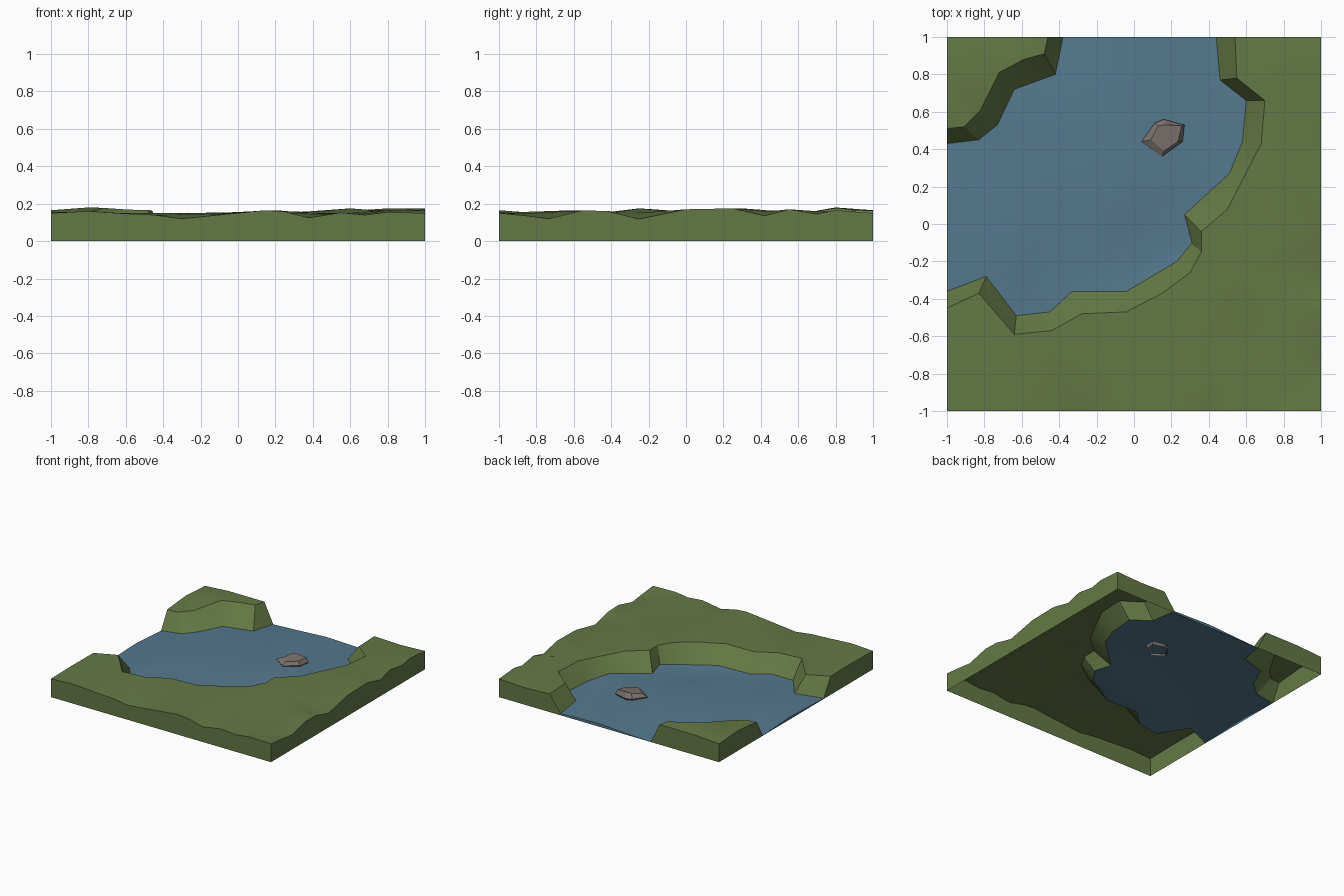
import bpy, bmesh, random
from mathutils import Vector
from mathutils.geometry import delaunay_2d_cdt

if "Cube" in bpy.data.objects:
    bpy.data.objects.remove(bpy.data.objects["Cube"])

random.seed(4)

# Water line and upper bank rim: south-east shore, then north-west shore
SHORE_SE = [(.44, 1), (.46, .77), (.60, .66), (.58, .44), (.51, .27), (.27, .05), (.31, -.1),
            (.23, -.2), (-.04, -.36), (-.33, -.36), (-.45, -.47), (-.63, -.49), (-.79, -.28), (-1, -.36)]
SHORE_NW = [(-1, .43), (-.83, .45), (-.73, .53), (-.64, .72), (-.42, .8), (-.38, 1)]
RIM_SE = [(.54, 1), (.55, .78), (.70, .66), (.68, .43), (.50, .08), (.36, -.04), (.36, -.15), (.30, -.26),
          (.15, -.37), (-.04, -.47), (-.28, -.48), (-.44, -.57), (-.64, -.59), (-.83, -.37), (-1, -.45)]
RIM_NW = [(-1, .51), (-.91, .52), (-.82, .61), (-.72, .81), (-.59, .88), (-.48, .91), (-.46, 1)]

# Edge height profiles (position, height) and inner control heights
FRONT = [(-1, .15), (-.8, .16), (-.6, .147), (-.45, .14), (-.3, .12), (0, .15), (.15, .165),
         (.25, .157), (.38, .125), (.55, .152), (.68, .14), (.8, .155), (1, .15)]
RIGHT = [(-.85, .135), (-.73, .12), (-.55, .165), (-.42, .16), (-.25, .118), (0, .17), (.25, .175),
         (.42, .135), (.55, .17), (.7, .145), (.8, .165), (1, .15)]
LAND = ([(x, -1, z) for x, z in FRONT] + [(1, y, z) for y, z in RIGHT] +
        [(-1, -.75, .155), (-1, 1, .15), (-1, .75, .165), (-.78, 1, .165), (.77, 1, .14)])
HILLS = [(-.8, .8, .18), (-.9, .55, .14), (-.6, -.75, .15), (-.2, -.7, .15), (.2, -.6, .165), (.4, -.3, .155),
         (.6, -.25, .175), (.58, -.6, .135), (.8, -.55, .165), (.75, -.1, .16), (.8, .3, .175), (.65, .05, .16),
         (.8, .7, .16), (.5, -.8, .145), (-.4, -.57, .15), (.55, .8, .15)]
SWELL = [(-1, .4, .0), (-1, .1, .02), (-1, -.36, .005), (-.38, 1, 0), (.1, 1, .025), (.44, 1, .015),
         (-.6, .4, .03), (-.1, .6, .03), (.3, .75, .03), (.55, .55, .03), (-.6, -.15, .03), (-.37, .12, .04),
         (0, .28, .045), (.45, .27, .045), (-.2, .05, .03), (.15, .08, .03), (-.4, -.2, .02), (0, -.2, .0),
         (.15, -.13, .0), (-.15, -.33, .015), (.05, -.03, .03), (-.63, -.49, .005), (-.2, -.36, .035),
         (.1, -.28, .03), (.3, -.1, .03), (-.79, -.28, .02)]


def blend(ctrl, x, y):
    """Inverse distance blend of control heights."""
    tot = acc = 0
    for cx, cy, cz in ctrl:
        w = 1 / (((x - cx) ** 2 + (y - cy) ** 2) ** 1.5 + 1e-7)
        tot += w
        acc += w * cz
    return acc / tot


def inside(poly, x, y):
    hit = False
    for (ax, ay), (bx, by) in zip(poly, poly[1:] + poly[:1]):
        if (ay > y) != (by > y) and x < ax + (y - ay) * (bx - ax) / (by - ay):
            hit = not hit
    return hit


def material(name, rgb):
    m = bpy.data.materials.new(name)
    m.diffuse_color = (*rgb, 1)
    m.use_nodes = True
    m.node_tree.nodes["Principled BSDF"].inputs["Base Color"].default_value = m.diffuse_color
    return m


def finish(name, bm, mat, smooth):
    me = bpy.data.meshes.new(name)
    bm.to_mesh(me)
    bm.free()
    me.materials.append(mat)
    ob = bpy.data.objects.new(name, me)
    bpy.context.collection.objects.link(ob)
    if smooth:
        bpy.ops.object.select_all(action='DESELECT')
        ob.select_set(True)
        bpy.context.view_layer.objects.active = ob
        bpy.ops.object.shade_smooth_by_angle(angle=0.5)
    return ob


# Tile plan: gather outline, bank lines and inner points, then triangulate
water_poly, rim_poly = SHORE_SE + SHORE_NW, RIM_SE + RIM_NW
pts, edges = [], []


def add_line(line, ctrl):
    start = len(pts)
    pts.extend((x, y, blend(ctrl, x, y)) for x, y in line)
    edges.extend((i, i + 1) for i in range(start, len(pts) - 1))


for line in (SHORE_SE, SHORE_NW):
    add_line(line, SWELL)
for line in (RIM_SE, RIM_NW):
    add_line(line, LAND + HILLS)
# dip crease in the water bed
add_line([(-.12, -.3), (0, -.2), (.15, -.13)], SWELL)
fixed = [p[:2] for p in pts]
pts += LAND
pts += [(-1, .1, .02), (-1, -.15, .012), (.1, 1, .025), (-.2, 1, .008)]
pts += [p for p in HILLS if not inside(rim_poly, p[0], p[1])]
for i in range(-4, 5):
    for j in range(-4, 5):
        x = i * .21 + random.uniform(-.05, .05)
        y = j * .21 + random.uniform(-.05, .05)
        if min((x - p[0]) ** 2 + (y - p[1]) ** 2 for p in pts) < .008:
            continue
        if inside(water_poly, x, y):
            pts.append((x, y, blend(SWELL, x, y)))
        elif not inside(rim_poly, x, y):
            pts.append((x, y, blend(LAND + HILLS, x, y)))

co, _, tris, orig, _, _ = delaunay_2d_cdt([Vector(p[:2]) for p in pts], edges, [], 0, 1e-5)
verts = [(c.x, c.y, max(0, pts[o[0]][2]) if o else .1) for c, o in zip(co, orig)]


def build_surface(name, mat, want_water):
    bm = bmesh.new()
    vs = [bm.verts.new(v) for v in verts]
    for t in tris:
        c = sum((co[i] for i in t), Vector((0, 0))) / 3
        if inside(water_poly, c.x, c.y) == want_water:
            bm.faces.new([vs[i] for i in t])
    bmesh.ops.delete(bm, geom=[v for v in bm.verts if not v.link_faces], context='VERTS')
    # skirt around the tile border, down to the ground, open underneath
    for e in [e for e in bm.edges if e.is_boundary]:
        a, b = e.verts
        if any(abs(a.co[k] - b.co[k]) < 1e-4 and abs(a.co[k]) > .999 for k in (0, 1)):
            quad = [bm.verts.new(p) for p in
                    (a.co, b.co, (b.co.x, b.co.y, 0), (a.co.x, a.co.y, 0))]
            bm.faces.new(quad)
    bmesh.ops.remove_doubles(bm, verts=bm.verts, dist=1e-4)
    bmesh.ops.recalc_face_normals(bm, faces=bm.faces)
    if sum(f.normal.z * f.calc_area() for f in bm.faces) < 0:
        bmesh.ops.reverse_faces(bm, faces=bm.faces)
    finish(name, bm, mat, True)


build_surface("grass_land", material("grass", (.13, .19, .06)), False)
build_surface("water", material("water", (.09, .19, .27)), True)

# Rock: faceted shell, open below the water line
bm = bmesh.new()
base = [(.04, .44), (.15, .36), (.26, .44), (.27, .53), (.16, .56), (.11, .54)]
top = [(.09, .45), (.16, .39), (.235, .44), (.255, .525), (.17, .53), (.13, .525)]
tz = [.065, .07, .075, .08, .085, .08]
rings = [[bm.verts.new((.155 + (x - .155) * .8, .46 + (y - .46) * .8, .01)) for x, y in base],
         [bm.verts.new((x, y, .045)) for x, y in base],
         [bm.verts.new((x, y, z)) for (x, y), z in zip(top, tz)]]
for lo, hi in zip(rings, rings[1:]):
    for i in range(6):
        j = (i + 1) % 6
        bm.faces.new((lo[i], lo[j], hi[j], hi[i]))
bm.faces.new(rings[2])
finish("rock", bm, material("stone", (.2, .17, .155)), False)
